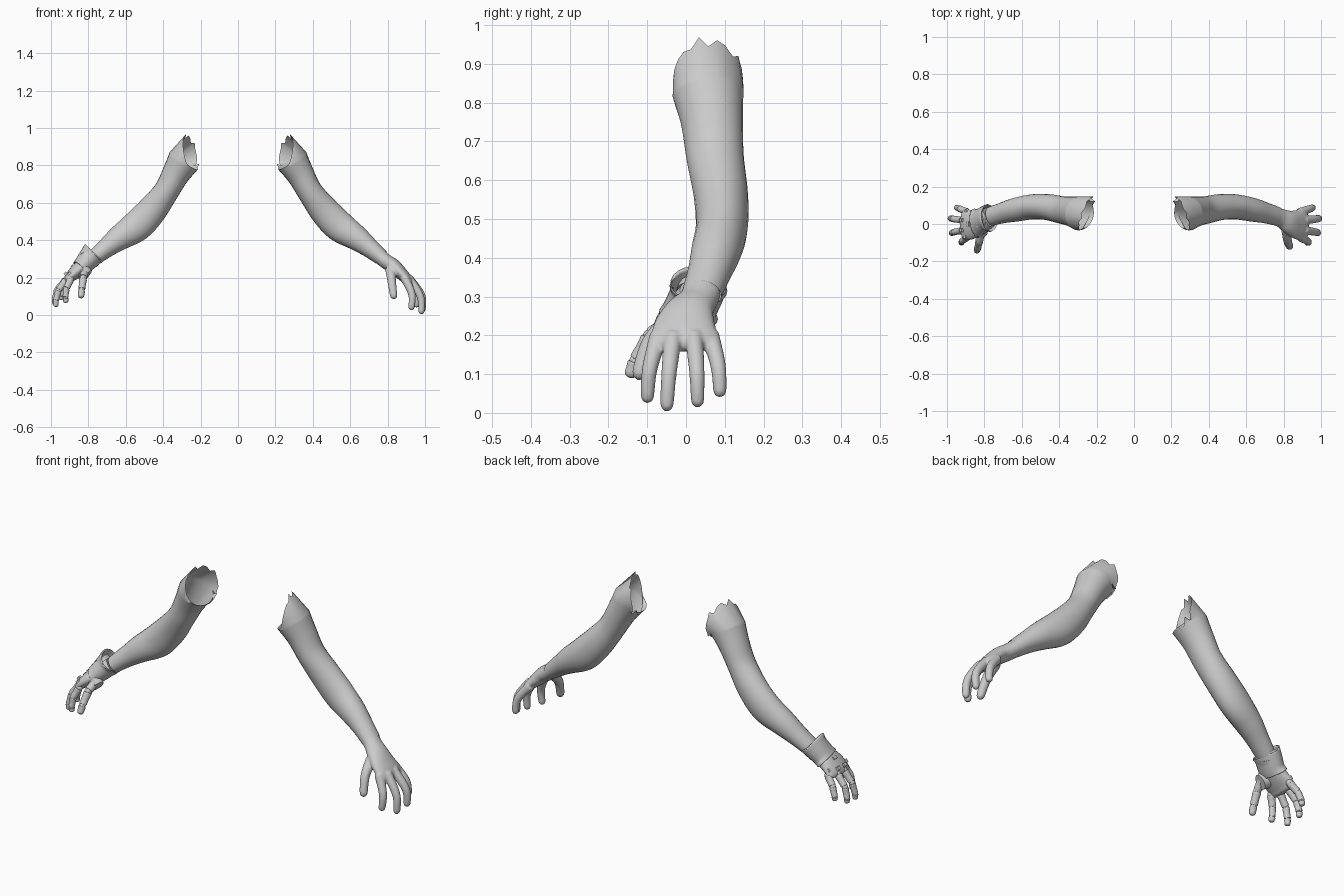
import bpy, bmesh, math
from mathutils import Vector

if "Cube" in bpy.data.objects:
    bpy.data.objects.remove(bpy.data.objects["Cube"])

SIDES = 24
Y = Vector((0, 1, 0))

grey = bpy.data.materials.new("plain grey")
grey.use_nodes = True
GREY = (0.6, 0.6, 0.6, 1)
grey.diffuse_color = GREY
grey.node_tree.nodes["Principled BSDF"].inputs["Base Color"].default_value = GREY


def curve_through(rows, steps):
    """Smooth interpolation of station rows."""
    rows = [Vector(r) for r in rows]
    out = []
    for i in range(len(rows) - 1):
        a, b, c, d = (rows[max(0, min(len(rows) - 1, i + k))] for k in (-1, 0, 1, 2))
        for s in range(steps):
            t = s / steps
            out.append(b + (c - a) * (t / 2) + (a * 2 - b * 5 + c * 4 - d) * (t * t / 2)
                       + (b * 3 - a - c * 3 + d) * (t ** 3 / 2))
    return out + [rows[-1]]


def ring(bm, centre, u, v):
    angles = [2 * math.pi * i / SIDES for i in range(SIDES)]
    return [bm.verts.new(centre + u * math.cos(a) + v * math.sin(a)) for a in angles]


def bridge(bm, r0, r1):
    for i in range(SIDES):
        j = (i + 1) % SIDES
        bm.faces.new((r0[i], r0[j], r1[j], r1[i]))


def loft(bm, rows, steps=5, caps=True, tip=0.0, root=0.0):
    """Elliptical tube through rows of x, y, z, thickness and width radii."""
    st = curve_through(rows, steps)
    pts = [Vector(s[:3]) for s in st]
    n = len(st) - 1
    rings = []
    for i, s in enumerate(st):
        t = (pts[min(n, i + 1)] - pts[max(0, i - 1)]).normalized()
        v = (Y - t * Y.dot(t)).normalized()
        k, f = i / n, 1.0
        if tip and k > 1 - tip:
            f = math.sqrt(max(0.05, 1 - ((k - 1 + tip) / tip) ** 2))
        if root and k < root:
            f = math.sqrt(max(0.1, 1 - (1 - k / root) ** 2))
        rings.append(ring(bm, pts[i], t.cross(v) * s[3] * f, v * s[4] * f))
    for a, b in zip(rings, rings[1:]):
        bridge(bm, a, b)
    if caps:
        bm.faces.new(rings[0])
        bm.faces.new(rings[-1])
    return rings


def finish(bm, name, side=1, angle=40):
    """Turn the mesh into a named grey object, mirrored for the right side."""
    for v in bm.verts:
        v.co.x *= side
    bmesh.ops.recalc_face_normals(bm, faces=bm.faces)
    mesh = bpy.data.meshes.new(name)
    bm.to_mesh(mesh)
    bm.free()
    mesh.materials.append(grey)
    ob = bpy.data.objects.new(name, mesh)
    bpy.context.collection.objects.link(ob)
    bpy.ops.object.select_all(action='DESELECT')
    ob.select_set(True)
    bpy.context.view_layer.objects.active = ob
    bpy.ops.object.shade_smooth_by_angle(angle=math.radians(angle))
    return ob


# Open arm sleeve with a torn shoulder rim
ARM = [(.29, .057, .825, .088, .092), (.335, .067, .75, .074, .08),
       (.385, .075, .66, .068, .074), (.46, .09, .56, .079, .07),
       (.54, .092, .477, .083, .067), (.63, .077, .415, .068, .064),
       (.70, .06, .362, .053, .056), (.765, .041, .309, .043, .051)]
TEAR = {0: -.015, 1: .004, 3: -.012, 4: .01, 8: -.02, 9: .02, 22: -.01, 23: .012}


def arm(name, side):
    bm = bmesh.new()
    rings = loft(bm, ARM, caps=False)
    rim = ring(bm, Vector((.255, .057, .86)), Vector((.02, 0, .1)), Vector((-.033, .09, 0)))
    for i, dz in TEAR.items():
        rim[i].co.z += dz
        rim[i].co.x -= dz / 2
    bridge(bm, rim, rings[0])
    finish(bm, name, side, 60)


arm("left_arm", 1)
arm("right_arm", -1)

# Finger paths: knuckle, middle, tip
FINGERS = {
    "thumb": [(.815, -.03, .245), (.822, -.092, .18), (.835, -.125, .085)],
    "index": [(.89, -.07, .20), (.93, -.094, .11), (.925, -.1, .025)],
    "middle": [(.91, -.033, .20), (.975, -.044, .1), (.98, -.05, .003)],
    "ring": [(.91, .02, .20), (.982, .028, .105), (.985, .03, .014)],
    "little": [(.885, .062, .20), (.945, .083, .12), (.955, .088, .04)],
}

# Natural left hand, fused into one skin
PALM = [(.755, .043, .317, .041, .05), (.79, .03, .288, .04, .051),
        (.83, .01, .262, .04, .064), (.87, -.002, .225, .035, .08),
        (.905, -.004, .19, .028, .087), (.922, -.004, .16, .02, .08)]
bm = bmesh.new()
loft(bm, PALM, tip=.15)
for name, path in FINGERS.items():
    radius = .023 if name == "thumb" else .02
    rows = [(*p, radius * f, radius * f) for p, f in zip(path, (1.2, 1, .85))]
    loft(bm, rows, steps=10, tip=.16)
hand = finish(bm, "left_hand")
mod = hand.modifiers.new("fuse", 'REMESH')
mod.mode = 'VOXEL'
mod.voxel_size = .005
mod.use_smooth_shade = True
mod = hand.modifiers.new("soften", 'SMOOTH')
mod.factor = .5
mod.iterations = 7

# Jointed right hand: palm shell
bm = bmesh.new()
loft(bm, [(.775, .035, .303, .047, .055), (.82, .012, .268, .043, .064),
          (.865, -.002, .232, .037, .078), (.90, -.004, .2, .028, .082),
          (.915, -.004, .175, .02, .076)], tip=.15)
finish(bm, "right_palm", -1)

# Flared cuff around the wrist
bm = bmesh.new()
cuff_rings = loft(bm, [(.775, .032, .328, .062, .072), (.795, .027, .305, .056, .066),
                       (.825, .012, .27, .049, .066), (.845, .006, .25, .044, .074)], caps=False)
for i, v in enumerate(cuff_rings[0]):
    lift = max(0, math.cos(2 * math.pi * i / SIDES))
    v.co += Vector((-.012, 0, .014)) * (lift - .5)
cuff = finish(bm, "right_cuff", -1)
mod = cuff.modifiers.new("thickness", 'SOLIDIFY')
mod.thickness = .007
mod.offset = 0


def plate(name, centre, normal, rx, ry, depth, sides=28):
    """Bevelled oval or square plate facing the given direction."""
    bm = bmesh.new()
    bmesh.ops.create_cone(bm, cap_ends=True, segments=sides, radius1=1, radius2=.88, depth=depth)
    n = Vector(normal).normalized()
    v = (Y - n * Y.dot(n)).normalized()
    u = v.cross(n)
    turn = math.pi / sides if sides == 4 else 0
    for p in bm.verts:
        x = p.co.x * math.cos(turn) - p.co.y * math.sin(turn)
        y = p.co.x * math.sin(turn) + p.co.y * math.cos(turn)
        p.co = Vector(centre) + u * x * rx + v * y * ry + n * p.co.z
    finish(bm, name, -1, 30)


plate("right_wrist_disc", (.825, .022, .325), (.65, 0, .76), .036, .046, .022)
plate("right_thumb_base_disc", (.818, -.04, .222), (-.75, -.25, -.6), .042, .036, .034)
plate("right_hand_bracket", (.885, .0, .262), (.7, 0, .7), .012, .02, .012, 4)

# Segmented fingers with round joints
for name, path in FINGERS.items():
    radius = .023 if name == "thumb" else .0195
    path = [Vector(p) for p in path]
    if name == "thumb":
        path[2] += Vector((.005, -.022, .005))
        path[1] += Vector((.008, -.012, .005))
    else:
        path[1] += Vector((-.008, 0, .018))
        path[2] += Vector((-.006, 0, .04))
    line = curve_through(path, 6)
    cuts = [line[i] for i in (1, 5, 9, 12)]
    bm = bmesh.new()
    for k in range(3):
        a, b = cuts[k], cuts[k + 1]
        r = radius * (1.05 - .1 * k)
        rows = [(*a.lerp(b, .04), r, r), (*a.lerp(b, .5), r * .86, r * .86),
                (*a.lerp(b, .97), r * .88, r * .88)]
        loft(bm, rows, steps=6, tip=.4 if k == 2 else .12, root=.15)
        joint = bmesh.ops.create_uvsphere(bm, u_segments=16, v_segments=10, radius=r * .85)
        bmesh.ops.translate(bm, verts=joint["verts"], vec=a)
    finish(bm, "right_" + name + "_finger", -1)
    if name != "thumb":
        knuckle = path[0] + Vector((.012, 0, .022))
        plate("right_" + name + "_knuckle", knuckle, (.75, 0, .65), .014, .014, .014, 4)
